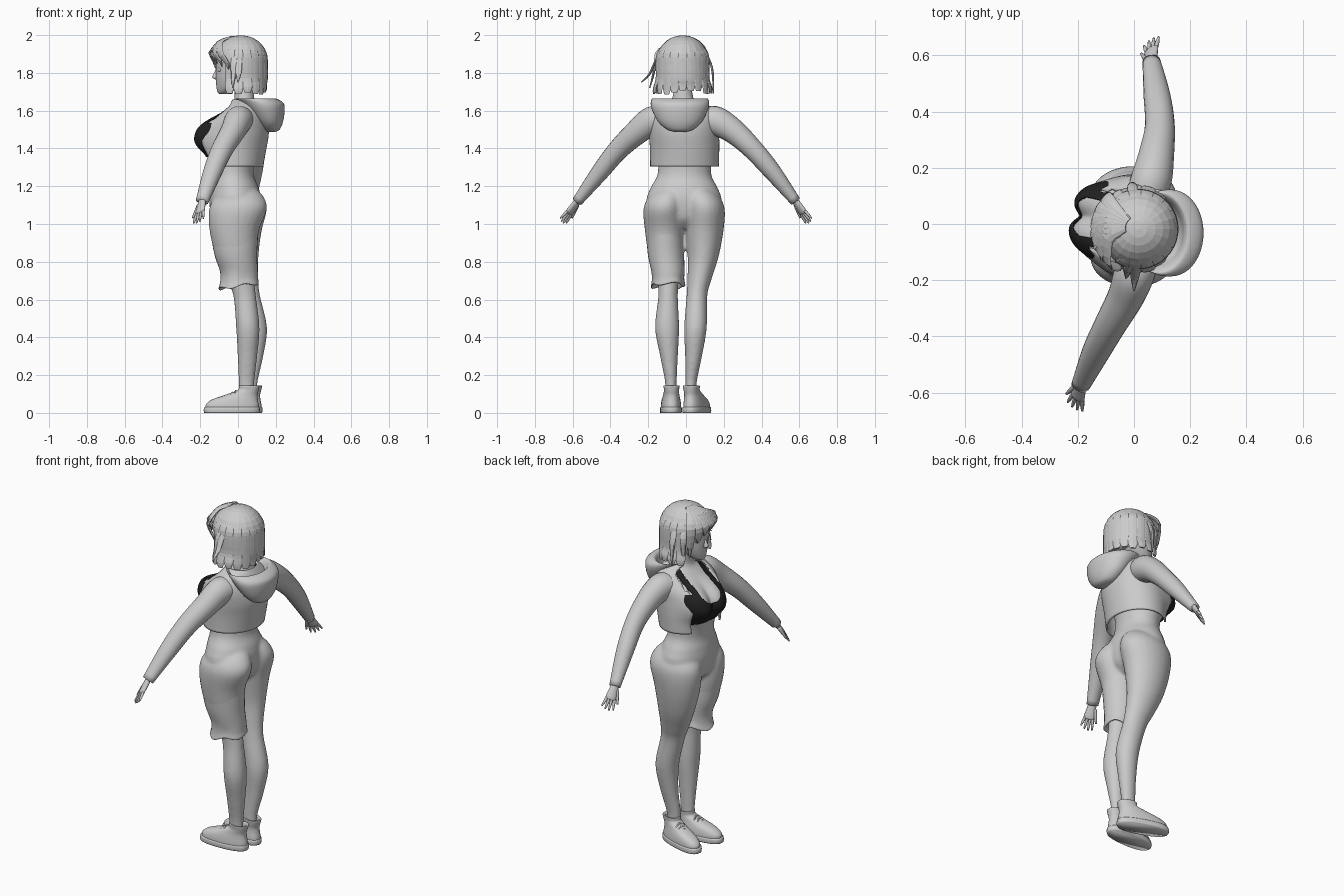
import bpy, bmesh, math, random
from mathutils import Vector, Matrix

random.seed(4)
if "Cube" in bpy.data.objects:
    bpy.data.objects.remove(bpy.data.objects["Cube"])


def material(name, value):
    m = bpy.data.materials.new(name)
    m.use_nodes = True
    colour = (value, value, value, 1)
    m.diffuse_color = colour
    m.node_tree.nodes["Principled BSDF"].inputs["Base Color"].default_value = colour
    return m


GREY = material("light grey", 0.6)
BLACK = material("black", 0.015)


def spline(keys, steps):
    """Smooth curve through rows of numbers."""
    k = [keys[0]] + list(keys) + [keys[-1]]
    rows = []
    for i in range(1, len(k) - 2):
        for s in range(steps):
            t = s / steps
            rows.append([0.5 * (2 * b + (c - a) * t + (2 * a - 5 * b + 4 * c - d) * t * t
                                + (3 * b - a - 3 * c + d) * t ** 3)
                         for a, b, c, d in zip(*k[i - 1:i + 3])])
    return rows + [list(keys[-1])]


def loft(bm, keys, ref=(0, 1, 0), flat=True, n=24, steps=5, cap=True, power=1):
    """Skin ellipses (x, y, z, half width along ref, other half width)."""
    rows = spline(keys, steps)
    rings = []
    for i, r in enumerate(rows):
        p = Vector(r[:3])
        t = Vector(rows[min(i + 1, len(rows) - 1)][:3]) - Vector(rows[max(i - 1, 0)][:3])
        t = Vector((0, 0, -1)) if flat else t.normalized()
        u = Vector(ref)
        u = (u - t * u.dot(t)).normalized()
        v = t.cross(u)
        ring = []
        for j in range(n):
            c, s = math.cos(2 * math.pi * j / n), math.sin(2 * math.pi * j / n)
            c, s = (math.copysign(abs(q) ** power, q) for q in (c, s))
            ring.append(bm.verts.new(p + u * c * r[3] + v * s * r[4]))
        rings.append(ring)
    for a, b in zip(rings, rings[1:]):
        for j in range(n):
            bm.faces.new((a[j], a[(j + 1) % n], b[(j + 1) % n], b[j]))
    if cap:
        bm.faces.new(rings[0])
        bm.faces.new(rings[-1][::-1])


def finish(bm, name, mat=GREY, smooth=True):
    bmesh.ops.recalc_face_normals(bm, faces=bm.faces)
    for f in bm.faces:
        f.smooth = smooth
    me = bpy.data.meshes.new(name)
    bm.to_mesh(me)
    bm.free()
    me.materials.append(mat)
    ob = bpy.data.objects.new(name, me)
    bpy.context.collection.objects.link(ob)
    return ob


def part(name, keys, smooth=True, **options):
    bm = bmesh.new()
    loft(bm, keys, **options)
    return finish(bm, name, GREY, smooth)


def soften(ob, times):
    m = ob.modifiers.new("soften", "SMOOTH")
    m.factor, m.iterations = 0.5, times


def thicken(ob, amount, offset=0):
    m = ob.modifiers.new("thickness", "SOLIDIFY")
    m.thickness, m.offset = amount, offset


MID = -0.01


def turn_chest(bm, bust=0.068):
    """Swell the bust and turn the upper body a little."""
    for v in bm.verts:
        x, y, z = v.co
        if x < -0.02:
            swell = 0
            for side in (-0.07, 0.07):
                d = ((y - MID - side) / 0.074) ** 2 + ((z - 1.47) / 0.088) ** 2
                swell = max(swell, math.exp(-d ** 1.5))
            v.co.x -= bust * swell * min(1, (-0.02 - x) / 0.06)
        turn = 0.2 * min(1, max(0, (z - 1.2) / 0.2))
        v.co.x, v.co.y = v.co.x + turn * (y - MID), y - turn * v.co.x


TORSO = [(-.01, MID, .975, .04, .07), (-.015, MID, 1.03, .13, .122), (-.015, MID, 1.12, .196, .137),
         (-.018, MID, 1.19, .178, .128), (-.027, MID, 1.26, .143, .11), (-.032, MID, 1.36, .142, .118),
         (-.022, MID, 1.45, .152, .13), (.005, MID, 1.54, .16, .125), (.03, MID, 1.6, .13, .088),
         (.035, MID, 1.645, .065, .055), (.03, MID, 1.72, .046, .05)]

# Body: torso, neck and both legs fused into one skin
body = bmesh.new()
loft(body, TORSO, n=48, steps=8)
turn_chest(body)
loft(body, [(.02, -.08, 1.2, .05, .06), (.01, -.1, 1.15, .092, .122), (0, -.115, 1.08, .11, .153),
            (-.02, -.113, .96, .104, .13), (-.01, -.105, .82, .09, .105), (.01, -.095, .72, .06, .075),
            (.035, -.095, .62, .052, .06), (.052, -.1, .45, .064, .062), (.05, -.09, .3, .047, .052),
            (.045, -.08, .16, .031, .042), (.045, -.08, .06, .03, .04)])
loft(body, [(.02, .06, 1.2, .05, .06), (.01, .08, 1.15, .092, .122), (0, .096, 1.08, .109, .153),
            (-.01, .096, .96, .102, .135), (0, .09, .82, .081, .108), (.025, .07, .7, .063, .083),
            (.047, .058, .62, .055, .07), (.088, .05, .45, .06, .066), (.082, .04, .3, .045, .052),
            (.062, .026, .16, .031, .042), (.06, .025, .06, .03, .04)])
body = finish(body, "body")
m = body.modifiers.new("fuse", "REMESH")
m.mode, m.voxel_size, m.use_smooth_shade = "VOXEL", 0.009, True
soften(body, 8)

# Black top: a thin shell over the chest with a scooped neck and straps
bm = bmesh.new()
loft(bm, [(x, y, z, a + .008, b + .009) for x, y, z, a, b in TORSO[4:10]], n=140, steps=18, cap=False)
drop = []
for f in bm.faces:
    c = f.calc_center_median()
    off = abs(c.y - MID)
    cup = c.x < 0 and 1.355 < c.z < min(1.535, 1.472 + 11 * off * off)
    strap = 1.52 < c.z < 1.66 and .066 < off < .1
    if not (cup or strap):
        drop.append(f)
bmesh.ops.delete(bm, geom=drop, context="FACES")
turn_chest(bm)
top = finish(bm, "top", BLACK)
soften(top, 5)
thicken(top, 0.006)

# Cropped open jacket
bm = bmesh.new()
loft(bm, [(-.02, MID, 1.305, .176, .147), (-.014, MID, 1.4, .176, .156), (.002, MID, 1.48, .178, .152),
          (.015, MID, 1.55, .178, .134), (.033, MID, 1.61, .146, .099), (.04, MID, 1.655, .08, .07)],
     n=72, steps=6, cap=False)
bmesh.ops.delete(bm, context="FACES", geom=[
    f for f in bm.faces if f.calc_center_median().x < -.02 and abs(f.calc_center_median().y - MID) < .108])
turn_chest(bm, 0.055)
thicken(finish(bm, "jacket"), 0.01)

# Hood hanging behind the neck: inside lining, rim, then outer bag
part("hood", [(.12, -.03, 1.57, .05, .03), (.1, -.03, 1.61, .1, .07), (.09, -.03, 1.65, .125, .09),
              (.092, -.032, 1.665, .145, .106), (.125, -.032, 1.64, .155, .116), (.145, -.032, 1.6, .146, .102),
              (.165, -.032, 1.54, .115, .073), (.175, -.032, 1.5, .07, .045), (.178, -.032, 1.488, .03, .02)],
     n=40, steps=4)

# Loose trouser leg ending at the knee with a rumpled, slanted hem
bm = bmesh.new()
loft(bm, [(-.02, -.113, .97, .1, .128), (-.012, -.106, .84, .096, .113), (.005, -.096, .75, .088, .1),
          (.006, -.095, .705, .086, .1), (.003, -.095, .672, .09, .106), (.003, -.095, .68, .078, .092),
          (.01, -.095, .74, .06, .08)], n=32)
for v in bm.verts:
    low = min(1, max(0, (.76 - v.co.z) / .08))
    wave = math.sin(4 * math.atan2(v.co.y + .095, v.co.x))
    v.co += low * Vector((0, .004 * wave, .14 * v.co.x + .008 * wave))
finish(bm, "short_leg")


# Arms and hands
def arm(label, keys, tip):
    part(label + "_arm", keys, ref=(1, 0, 0), flat=False, n=20)
    wrist, tip = Vector(keys[-1][:3]), Vector(tip)
    aim = tip - wrist
    knuckle = wrist + aim * 0.5
    across = Vector((.78, math.copysign(.5, tip.y), .36))
    bm = bmesh.new()

    def limb(keys, n=8):
        loft(bm, [(*p, a, b) for p, a, b in keys], ref=across, flat=False, n=n, steps=3)

    limb([(wrist - aim * .15, .02, .016), (wrist + aim * .2, .026, .014), (knuckle, .03, .012),
          (knuckle + aim * .06, .022, .007)], 12)
    for i in range(4):
        start = knuckle + across * (i - 1.5) * .014
        end = wrist + aim * (1 - .07 * abs(i - 1.4)) + across * (i - 1.5) * .022
        limb([(start, .008, .008), (start.lerp(end, .5), .0075, .0075), (end, .004, .004)])
    thumb = wrist + aim * .12 - across * .018
    end = wrist + aim * .62 - across * .046
    limb([(thumb, .011, .011), (thumb.lerp(end, .5), .009, .009), (end, .005, .005)])
    finish(bm, label + "_hand")


arm("right", [(.04, .1, 1.555, .07, .065), (.062, .16, 1.545, .073, .077), (.08, .25, 1.492, .063, .066),
              (.092, .35, 1.4, .053, .055), (.082, .455, 1.28, .048, .047), (.062, .58, 1.12, .032, .028)],
    (.062, .658, 1.005))
arm("left", [(.02, -.12, 1.555, .07, .065), (0, -.18, 1.545, .073, .077), (-.03, -.26, 1.486, .065, .066),
             (-.085, -.36, 1.392, .057, .055), (-.135, -.455, 1.275, .05, .047), (-.19, -.575, 1.12, .034, .028)],
    (-.212, -.658, 1.005))


# Shoes: upper, sole and laces, built straight then turned about the ankle
def shoe(label, ankle, angle):
    place = Matrix.Translation((*ankle, 0)) @ Matrix.Rotation(math.radians(angle), 4, "Z")
    upper = [(-.075, 0, .02, .054, .142), (-.075, 0, .045, .053, .14), (-.062, 0, .07, .049, .122),
             (-.028, 0, .095, .043, .086), (.008, 0, .12, .04, .056), (.014, 0, .143, .042, .054),
             (.012, 0, .14, .032, .043), (.01, 0, .11, .028, .038)]
    sole = [(-.078, 0, 0, .056, .146), (-.078, 0, .014, .058, .149), (-.077, 0, .03, .056, .146)]
    laces = bmesh.new()
    for i in range(5):
        x, z = -.135 + .02 * i, .079 + .0085 * i
        for tilt in (-.008, .008):
            loft(laces, [(x - tilt, -.03, z - .008, .004, .004), (x, 0, z + .004, .004, .004),
                         (x + tilt, .03, z - .008, .004, .004)], ref=(1, 0, 0), flat=False, n=6, steps=2)
    part(label + "_shoe", upper, n=32, power=.85).matrix_world = place
    part(label + "_sole", sole, n=32, power=.8, steps=2).matrix_world = place
    finish(laces, label + "_laces").matrix_world = place


shoe("left", (.045, -.077), 2)
shoe("right", (.06, .033), -18)

# Head with nose, lips, ears and eyes
HY = -.015
part("head", [(-.083, HY, 1.688, .015, .014), (-.074, HY, 1.697, .034, .034), (-.052, HY, 1.725, .06, .062),
              (-.03, HY, 1.77, .083, .087), (-.012, HY, 1.82, .094, .106), (0, HY, 1.88, .1, .115),
              (.005, HY, 1.94, .08, .09), (.005, HY, 1.97, .03, .03)], n=32)
part("nose", [(-.108, HY, 1.822, .007, .008), (-.116, HY, 1.795, .01, .013), (-.12, HY, 1.775, .015, .017),
              (-.108, HY, 1.764, .009, .008)], n=12, steps=3)
part("lips", [(-.098, HY, 1.748, .01, .006), (-.1, HY, 1.741, .021, .013), (-.098, HY, 1.736, .018, .008),
              (-.095, HY, 1.73, .018, .01), (-.09, HY, 1.724, .008, .005)], n=12, steps=3)
for label, s in (("left", -1), ("right", 1)):
    y = HY + s * .042
    part(label + "_eye", [(-.094, y, 1.805, .008, .006), (-.097, y, 1.814, .021, .011),
                          (-.094, y, 1.828, .012, .008)], n=12, steps=3)
    part(label + "_ear", [(.01, HY + s * .088, 1.775, .008, .012), (.015, HY + s * .096, 1.81, .012, .022),
                          (.018, HY + s * .094, 1.84, .008, .016)], n=12, steps=3)

# Hair cap, cut away at the face
HC = Vector((.015, -.018, 1.868))
bm = bmesh.new()
bmesh.ops.create_uvsphere(bm, u_segments=20, v_segments=14, radius=1,
                          matrix=Matrix.Translation(HC) @ Matrix.Diagonal((.143, .137, .131, 1)))
bmesh.ops.bisect_plane(bm, geom=bm.verts[:] + bm.edges[:] + bm.faces[:], clear_inner=True,
                       plane_co=(-.12, 0, 1.895), plane_no=(.14, 0, .17))
thicken(finish(bm, "hair_cap", smooth=False), 0.012, -1)


def lock(bm, points, thick):
    """Lock of hair through (angle, radius, height, half width), angle 0 at the back."""
    spots = [(math.radians(a), r, z, w) for a, r, z, w in points]
    a = sum(s[0] for s in spots) / len(spots)
    loft(bm, [(HC.x + r * math.cos(t), HC.y + r * math.sin(t), z, w, min(thick, w)) for t, r, z, w in spots],
         ref=(-math.sin(a), math.cos(a), 0), flat=False, n=8, steps=3)


# Hanging locks around the back and sides
bm = bmesh.new()
for i in range(13):
    a = -114 + 19 * i
    low = 1.685 + random.uniform(0, .025)
    out = .132 + .02 * abs(math.sin(math.radians(a))) ** 3
    lock(bm, [(a, .104, 1.94, .02), (a, .132, 1.9, .028), (a, .137, 1.84, .029), (a, .137, 1.77, .029),
              (a, out, low + .03, .026), (a, out, low, .016)], .006)
# Loose flicked strands at each side
for a, bulge, end, tip in ((-94, .178, .22, 1.75), (-104, .16, .18, 1.72), (98, .162, .165, 1.69),
                           (120, .148, .14, 1.7), (134, .148, .135, 1.73)):
    lock(bm, [(a, .125, 1.9, .018), (a, .15, 1.85, .018), (a, bulge, 1.79, .014), (a, end, tip, .003)], .006)
finish(bm, "hair_locks", smooth=False)

# Fringe swept from a side parting
bm = bmesh.new()
for end, tip in ((-118, 1.82), (-136, 1.835), (-154, 1.85), (-172, 1.855), (-190, 1.845), (-208, 1.815), (-226, 1.77)):
    root = -200 + (end + 172) * .35
    lock(bm, [(root, .045, 1.99, .014), (root * .7 + end * .3, .115, 1.965, .024),
              (root * .25 + end * .75, .162, 1.91, .026), (end, .152, tip + .03, .018), (end, .14, tip, .003)], .007)
finish(bm, "hair_fringe", smooth=False)
